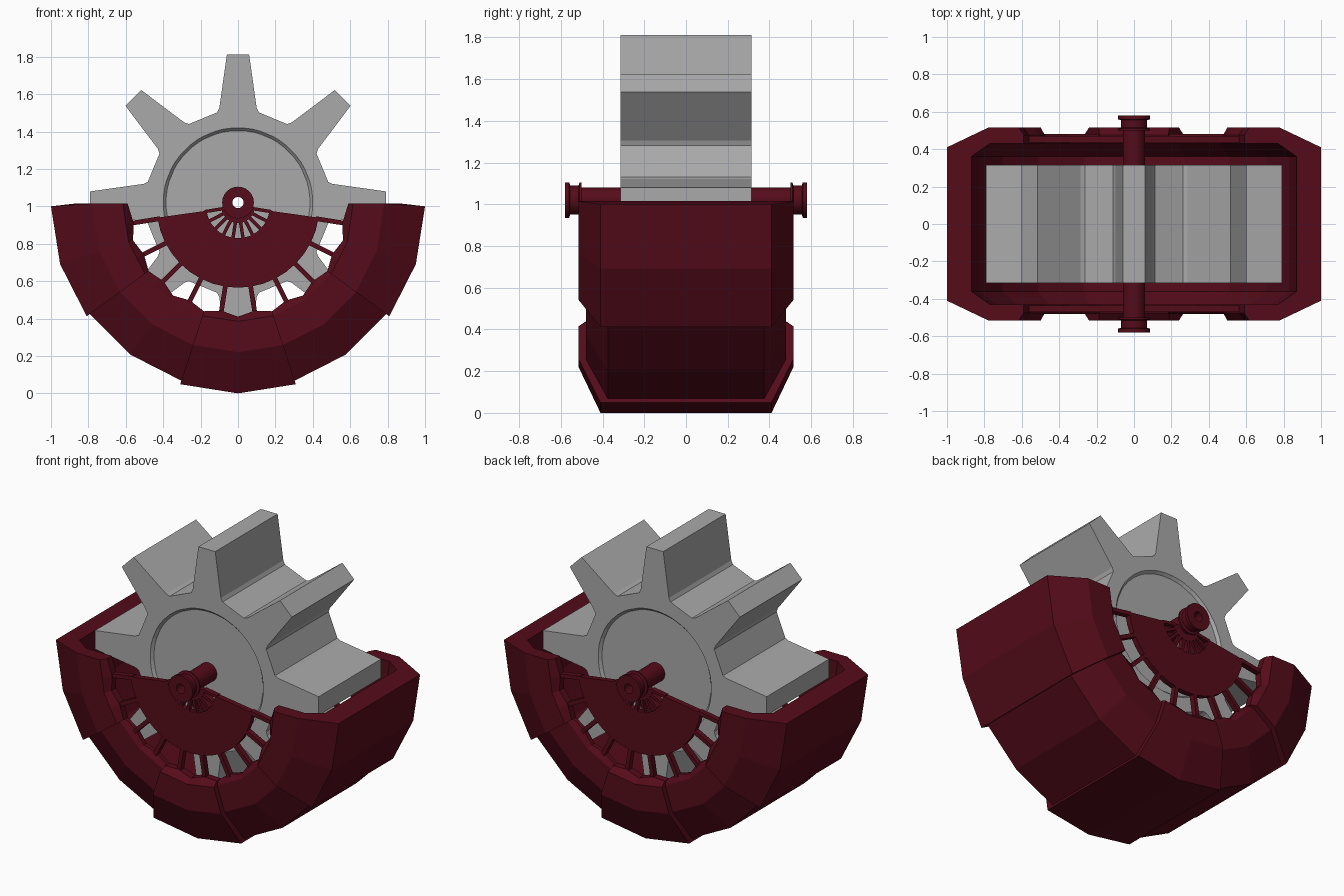
import bpy, bmesh
from math import sin, cos, radians

if "Cube" in bpy.data.objects:
    bpy.data.objects.remove(bpy.data.objects["Cube"])


def material(name, rgb):
    m = bpy.data.materials.new(name)
    m.diffuse_color = (*rgb, 1)
    m.use_nodes = True
    m.node_tree.nodes["Principled BSDF"].inputs["Base Color"].default_value = m.diffuse_color
    return m


red = material("dark_red", (0.09, 0.0035, 0.01))
grey = material("mid_grey", (0.4, 0.4, 0.4))


def finish(bm, name, mat, smooth=False):
    bmesh.ops.recalc_face_normals(bm, faces=bm.faces[:])
    me = bpy.data.meshes.new(name)
    bm.to_mesh(me)
    bm.free()
    ob = bpy.data.objects.new(name, me)
    bpy.context.collection.objects.link(ob)
    me.materials.append(mat)
    if smooth:
        bpy.context.view_layer.objects.active = ob
        ob.select_set(True)
        bpy.ops.object.shade_smooth_by_angle(angle=radians(30))
        ob.select_set(False)
    return ob


def loft(bm, loops, closed=False):
    """Bridge closed loops of equal length; cap the ends or join them up."""
    rings = [[bm.verts.new(p) for p in lp] for lp in loops]
    n = len(rings[0])
    pairs = list(zip(rings, rings[1:]))
    if closed:
        pairs.append((rings[-1], rings[0]))
    else:
        bm.faces.new(rings[0])
        bm.faces.new(rings[-1])
    for a, b in pairs:
        for i in range(n):
            j = (i + 1) % n
            bm.faces.new((a[i], a[j], b[j], b[i]))


def polar(r, deg, y, zc=1.0):
    a = radians(deg)
    return (r * cos(a), y, zc + r * sin(a))


# Half-round tub: five lofted segments, every other one recessed
def tub_section(deg, dr, dy):
    odd = round(deg / 9) % 2
    k = cos(radians(9)) if odd else 1.0
    inner = 0.565 if odd else 0.59
    half = [((1 - dr) * k, 0.41 - dy), (0.78 * k, 0.515 - dy), (0.615 * k, 0.515 - dy),
            (inner, 0.475 - dy / 2), (inner, 0.43), (0.77 * k, 0.43), (0.87 * k, 0.36)]
    pts = half + [(r, -y) for r, y in reversed(half)]
    out = []
    for r, y in pts:
        x, yy, z = polar(r, deg, y)
        if deg in (180, 360) and r < 0.9:
            z += 0.015
        out.append((x, yy, z))
    return out


bm = bmesh.new()
for s in range(5):
    start = 180 + 36 * s
    dr, dy = (0.02, 0.035) if s % 2 else (0, 0)
    loft(bm, [tub_section(start + 9 * i, dr, dy) for i in range(5)])
finish(bm, "tub_shell", red)


# Side plates: half disc, outer spokes and fine ribs round the hub
def arc_plate(bm, r0, r1, a0, a1, steps, y0, y1):
    loft(bm, [[polar(r0, a, y0), polar(r1, a, y0), polar(r1, a, y1), polar(r0, a, y1)]
              for a in (a0 + (a1 - a0) * i / steps for i in range(steps + 1))])


def spoke(bm, deg, r0, r1, w, y0, y1):
    a = radians(deg)
    tx, tz = -sin(a) * w / 2, cos(a) * w / 2

    def ring(r):
        x, _, z = polar(r, deg, 0)
        return [(x + s * tx, y, z + s * tz) for s, y in ((-1, y0), (1, y0), (1, y1), (-1, y1))]
    loft(bm, [ring(r0), ring(r1)])


for side, name in ((-1, "front"), (1, "back")):
    bm = bmesh.new()
    y0, y1 = side * 0.435, side * 0.47
    arc_plate(bm, 0.17, 0.435, 188, 352, 18, y0, y1)
    arc_plate(bm, 0.045, 0.09, 188, 352, 12, y0, y1)
    for i in range(10):
        spoke(bm, 189 + 18 * i, 0.42, 0.58, 0.025, y0, y1)
        spoke(bm, 189 + 18 * i, 0.08, 0.18, 0.018, y0, y1)
    finish(bm, name + "_side_plate", red)

# Hollow axle with a spool-shaped end on each side
end = [(0.03, 0.58), (0.085, 0.58), (0.085, 0.56), (0.07, 0.555),
       (0.07, 0.515), (0.085, 0.51), (0.085, 0.50), (0.06, 0.50)]
prof = end + [(r, -y) for r, y in reversed(end)]
bm = bmesh.new()
loft(bm, [[polar(r, 360 * i / 24, y, 1.02) for i in range(24)] for r, y in prof], closed=True)
finish(bm, "axle", red, True)

# Eight-toothed gear with a shallow dished face and a bore for the axle
outline = []
for t in range(8):
    for r, a in ((0.515, -11.2), (0.793, -4.3), (0.793, 4.3), (0.515, 11.2),
                 (0.495, 13.0), (0.49, 17.5), (0.49, 27.5), (0.495, 32.0)):
        outline.append((r, 45 * t + a))


def circle(r, y):
    return [polar(r, a, y, 1.02) for _, a in outline]


def teeth(y):
    return [polar(r, a, y, 1.02) for r, a in outline]


W, D = 0.315, 0.298
bm = bmesh.new()
loft(bm, [circle(0.055, -D), circle(0.385, -D), circle(0.40, -W), teeth(-W),
          teeth(W), circle(0.40, W), circle(0.385, D), circle(0.055, D)], closed=True)
finish(bm, "gear_wheel", grey)
